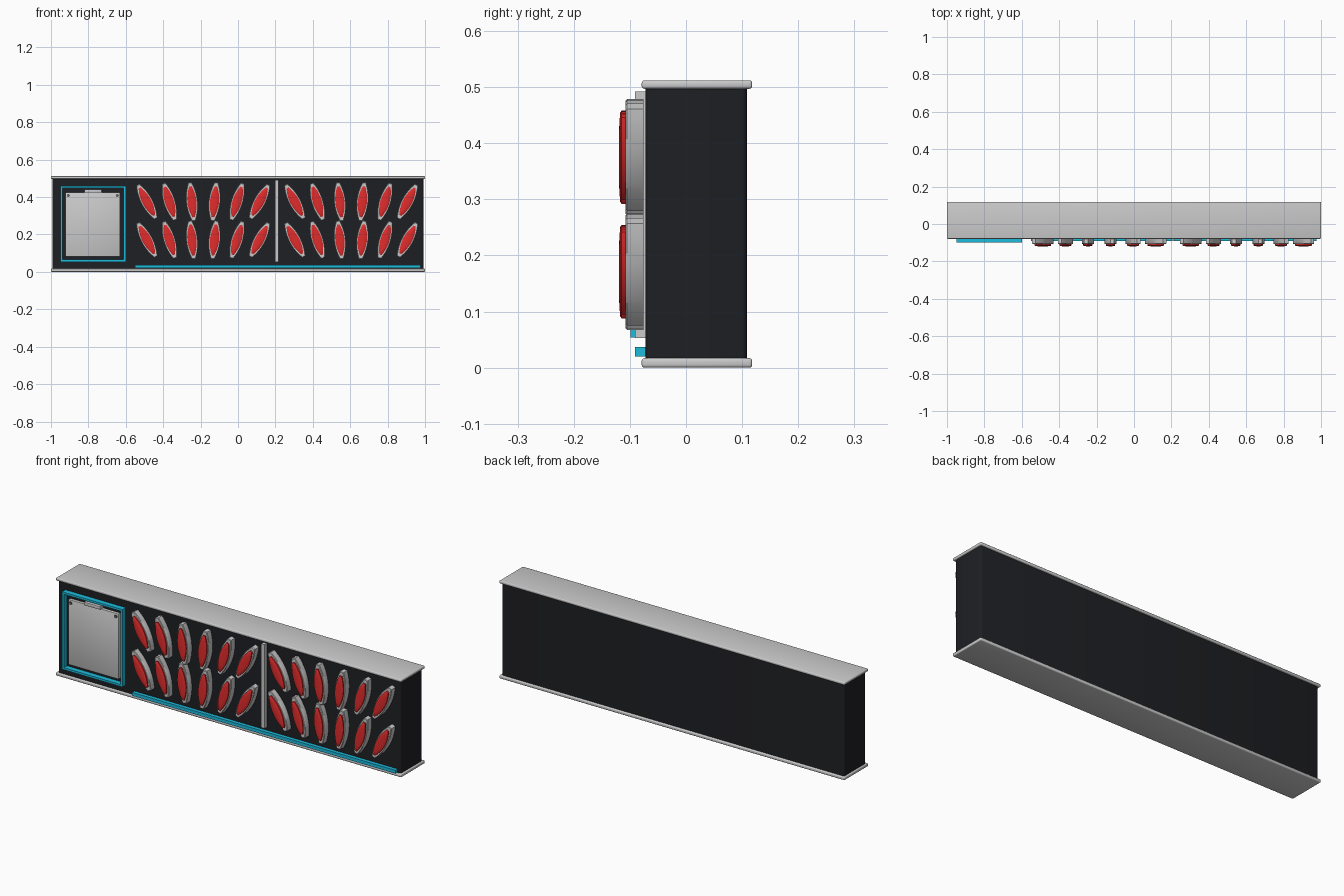
import bpy, bmesh, math
from mathutils import Matrix, Vector

if "Cube" in bpy.data.objects:
    bpy.data.objects.remove(bpy.data.objects["Cube"])


def material(name, rgb):
    m = bpy.data.materials.new(name)
    m.diffuse_color = (*rgb, 1)
    m.use_nodes = True
    m.node_tree.nodes["Principled BSDF"].inputs["Base Color"].default_value = m.diffuse_color
    return m


BLACK = material("black", (0.013, 0.014, 0.017))
RED = material("red", (0.75, 0.025, 0.025))
CYAN = material("cyan", (0.012, 0.5, 0.72))
DARK = material("screw_dark", (0.12, 0.12, 0.13))


def finish(name, bm, mat=None):
    bmesh.ops.recalc_face_normals(bm, faces=bm.faces)
    me = bpy.data.meshes.new(name)
    bm.to_mesh(me)
    bm.free()
    ob = bpy.data.objects.new(name, me)
    bpy.context.collection.objects.link(ob)
    if mat:
        me.materials.append(mat)
    bpy.context.view_layer.objects.active = ob
    bpy.ops.object.select_all(action='DESELECT')
    ob.select_set(True)
    bpy.ops.object.shade_smooth_by_angle(angle=math.radians(35))
    return ob


def box(name, x, y, z, mat=None, bevel=0, segs=2, axis=None):
    """Box from (min, max) ranges; axis limits the bevel to edges along it."""
    bm = bmesh.new()
    size = [r[1] - r[0] for r in (x, y, z)]
    mid = [(r[0] + r[1]) / 2 for r in (x, y, z)]
    bmesh.ops.create_cube(bm, size=1, matrix=Matrix.Translation(mid) @ Matrix.Diagonal((*size, 1)))
    if bevel:
        edges = [e for e in bm.edges if axis is None or
                 abs((e.verts[0].co - e.verts[1].co).normalized()[axis]) > 0.9]
        bmesh.ops.bevel(bm, geom=edges, offset=bevel, segments=segs, profile=0.5, affect='EDGES')
    return finish(name, bm, mat)


def lens_outline(half_len, half_wid, tip, n=12):
    """Pointed oval with blunt tips, long axis along z."""
    right = []
    for i in range(n + 1):
        t = -1 + 2 * i / n
        right.append((tip + (half_wid - tip) * (1 - t * t), t * half_len))
    return right + [(-x, z) for x, z in reversed(right)]


def loft(name, layers, loc, tilt, mat=None):
    """Join outlines stacked along y, then tilt about y and place."""
    bm = bmesh.new()
    rings = [[bm.verts.new((x, y, z)) for x, z in pts] for y, pts in layers]
    for a, b in zip(rings, rings[1:]):
        for i in range(len(a)):
            j = (i + 1) % len(a)
            bm.faces.new((a[i], a[j], b[j], b[i]))
    bm.faces.new(rings[0])
    bm.faces.new(rings[-1])
    bm.transform(Matrix.Translation(loc) @ Matrix.Rotation(tilt, 4, 'Y'))
    return finish(name, bm, mat)


# Cabinet with top and bottom trim plates
box("cabinet", (-0.992, 0.992), (-0.072, 0.109), (0.004, 0.508), BLACK, 0.01, 3, axis=2)
box("bottom_trim", (-1, 1), (-0.079, 0.118), (0, 0.017), None, 0.005, 3)
box("top_trim", (-1, 1), (-0.079, 0.118), (0.497, 0.512), None, 0.005, 3)

# Accent strip and divider
box("accent_strip", (-0.55, 0.975), (-0.091, -0.07), (0.02, 0.037), CYAN)
box("divider", (0.198, 0.217), (-0.091, -0.07), (0.053, 0.492), None)

# Control panel frame
fx, fz, w = (-0.95, -0.60), (0.054, 0.46), 0.011
fy = (-0.099, -0.07)
box("frame_left", (fx[0], fx[0] + w), fy, fz, CYAN)
box("frame_right", (fx[1] - w, fx[1]), fy, fz, CYAN)
box("frame_bottom", (fx[0] + w, fx[1] - w), fy, (fz[0], fz[0] + w), CYAN)
box("frame_top", (fx[0] + w, fx[1] - w), fy, (fz[1] - w, fz[1]), CYAN)

# Access plate, latch and screws
box("access_plate", (-0.922, -0.63), (-0.088, -0.07), (0.082, 0.424), None, 0.003)
box("latch", (-0.822, -0.728), (-0.1, -0.07), (0.424, 0.441), None, 0.002)
for sx in (-0.907, -0.645):
    bm = bmesh.new()
    bmesh.ops.create_cone(bm, cap_ends=True, segments=12, radius1=0.008, radius2=0.008, depth=0.006,
                          matrix=Matrix.Translation((sx, -0.09, 0.408)) @ Matrix.Rotation(math.pi / 2, 4, 'X'))
    finish("plate_screw", bm, DARK)

# Two banks of fanned-out oval lamps
outer = lens_outline(0.103, 0.031, 0.010)
rim = lens_outline(0.100, 0.029, 0.008)
red_base = lens_outline(0.083, 0.0245, 0.006)
red_face = lens_outline(0.079, 0.020, 0.004)
red_peak = lens_outline(0.055, 0.010, 0.002)
for bank_x in (-0.186, 0.605):
    for col in range(6):
        k = col - 2.5
        tilt = math.radians(11.2 * k)
        for z in (0.171, 0.375):
            loc = Vector((bank_x + 0.1205 * k, 0, z))
            loft("lamp_housing", [(-0.0755, outer), (-0.105, outer), (-0.108, rim)], loc, tilt)
            loft("lamp_lens", [(-0.106, red_base), (-0.115, red_base), (-0.1175, red_face),
                               (-0.119, red_peak)], loc, tilt, RED)
